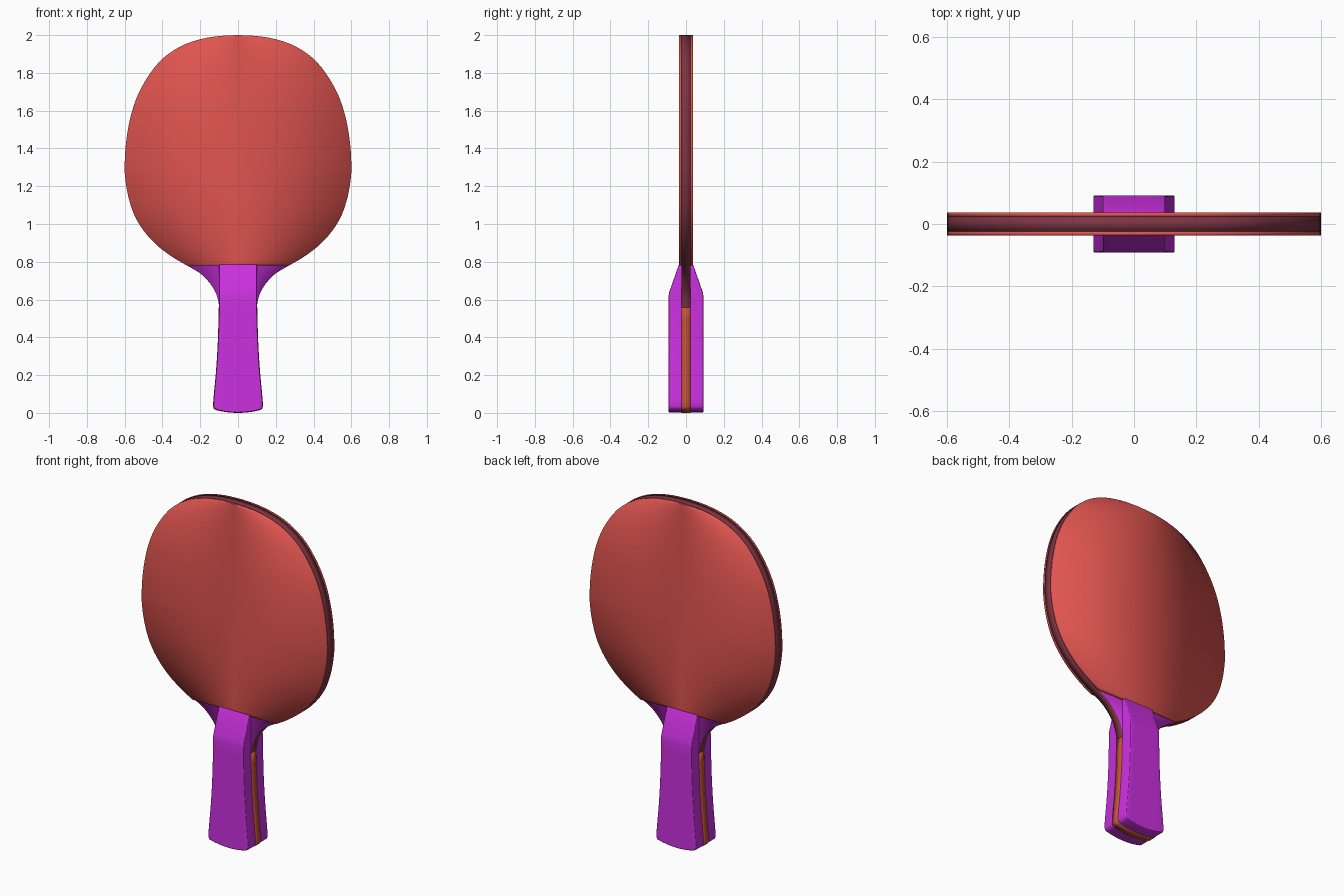
import bpy, bmesh

if "Cube" in bpy.data.objects:
    bpy.data.objects.remove(bpy.data.objects["Cube"])


def material(name, rgb):
    m = bpy.data.materials.new(name)
    m.diffuse_color = (*rgb, 1)
    m.use_nodes = True
    m.node_tree.nodes["Principled BSDF"].inputs["Base Color"].default_value = m.diffuse_color
    return m


RED = material("red_rubber", (0.75, 0.09, 0.08))
PURPLE = material("purple_paint", (0.60, 0.03, 0.74))
EDGE = material("dark_edge", (0.20, 0.035, 0.055))
ORANGE = material("orange_wood", (0.55, 0.09, 0.04))


def smooth_curve(pts, n=3):
    # Catmull-Rom resampling of a half profile
    out = []
    for i in range(len(pts) - 1):
        p0, p1, p2, p3 = (pts[max(0, min(len(pts) - 1, i + k))] for k in (-1, 0, 1, 2))
        for s in range(n):
            t = s / n
            out.append(tuple(0.5 * (2 * b + (c - a) * t + (2 * a - 5 * b + 4 * c - d) * t * t
                                    + (3 * b - a - 3 * c + d) * t ** 3)
                             for a, b, c, d in zip(p0, p1, p2, p3)))
    return out + [pts[-1]]


def slab(name, rows, y_low, y_high, mats, cols=2, bow=0.0):
    # Mirrored (half width, z) rows make a plate between two y functions
    bm = bmesh.new()
    grids = []
    for yf in (y_low, y_high):
        grid = []
        for w, z in rows:
            line = []
            for i in range(cols + 1):
                u = 2 * i / cols - 1
                dz = bow * u * u * max(0, 1 - z / 0.3)
                line.append(bm.verts.new((u * w, yf(z), z + dz)))
            grid.append(line)
        grids.append(grid)
    a, b = grids
    last = len(rows) - 1
    for r in range(last):
        for g in grids:
            for c in range(cols):
                bm.faces.new((g[r][c], g[r][c + 1], g[r + 1][c + 1], g[r + 1][c]))
        for c in (0, cols):
            f = bm.faces.new((a[r][c], a[r + 1][c], b[r + 1][c], b[r][c]))
            f.material_index = len(mats) - 1
    for r in (0, last):
        for c in range(cols):
            f = bm.faces.new((a[r][c], a[r][c + 1], b[r][c + 1], b[r][c]))
            f.material_index = len(mats) - 1
    bmesh.ops.remove_doubles(bm, verts=bm.verts, dist=1e-5)
    bmesh.ops.recalc_face_normals(bm, faces=bm.faces)
    me = bpy.data.meshes.new(name)
    bm.to_mesh(me)
    bm.free()
    me.shade_smooth()
    for m in mats:
        me.materials.append(m)
    ob = bpy.data.objects.new(name, me)
    bpy.context.collection.objects.link(ob)
    return ob


# Half outlines
neck = smooth_curve([(0.098, 0.54), (0.106, 0.60), (0.125, 0.65), (0.16, 0.70),
                     (0.205, 0.742), (0.27, 0.78)])
head = smooth_curve([(0.27, 0.78), (0.35, 0.827), (0.43, 0.888), (0.50, 0.965),
                     (0.55, 1.05), (0.582, 1.15), (0.598, 1.25), (0.60, 1.32),
                     (0.593, 1.43), (0.573, 1.55), (0.54, 1.66), (0.49, 1.76),
                     (0.42, 1.855), (0.34, 1.92), (0.24, 1.967), (0.12, 1.993), (0, 2.0)])
grip = [(0.112, 0.002), (0.125, 0.009), (0.130, 0.022), (0.129, 0.05), (0.125, 0.10),
        (0.116, 0.20), (0.109, 0.30), (0.104, 0.40), (0.101, 0.50), (0.10, 0.56)]
grip_top = [(0.10, 0.62), (0.10, 0.64), (0.10, 0.72), (0.10, 0.79)]

# Blade core with purple neck faces
slab("blade_core", neck[:-1] + head, lambda z: -0.024, lambda z: 0.024, [PURPLE, EDGE])

# Rubber sheets, front and back
for name, s in (("front_rubber", -1), ("back_rubber", 1)):
    slab(name, head, lambda z: s * 0.0235, lambda z: s * 0.037, [RED])


# Handle, tapering into the blade
def depth(z):
    return 0.092 if z < 0.63 else 0.092 - 0.056 * (z - 0.63) / 0.16


handle = slab("handle", grip + grip_top, lambda z: -depth(z), depth, [PURPLE], 8, 0.014)
bev = handle.modifiers.new("soft_edges", "BEVEL")
bev.width = 0.01
bev.segments = 3
bev.limit_method = "ANGLE"
bev.angle_limit = 1.0

# Wood stripe running round the sides and bottom of the handle
stripe = [(w + 0.002, z - 0.002) for w, z in grip]
slab("handle_stripe", stripe, lambda z: -0.023, lambda z: 0.023, [ORANGE], 8, 0.014)
